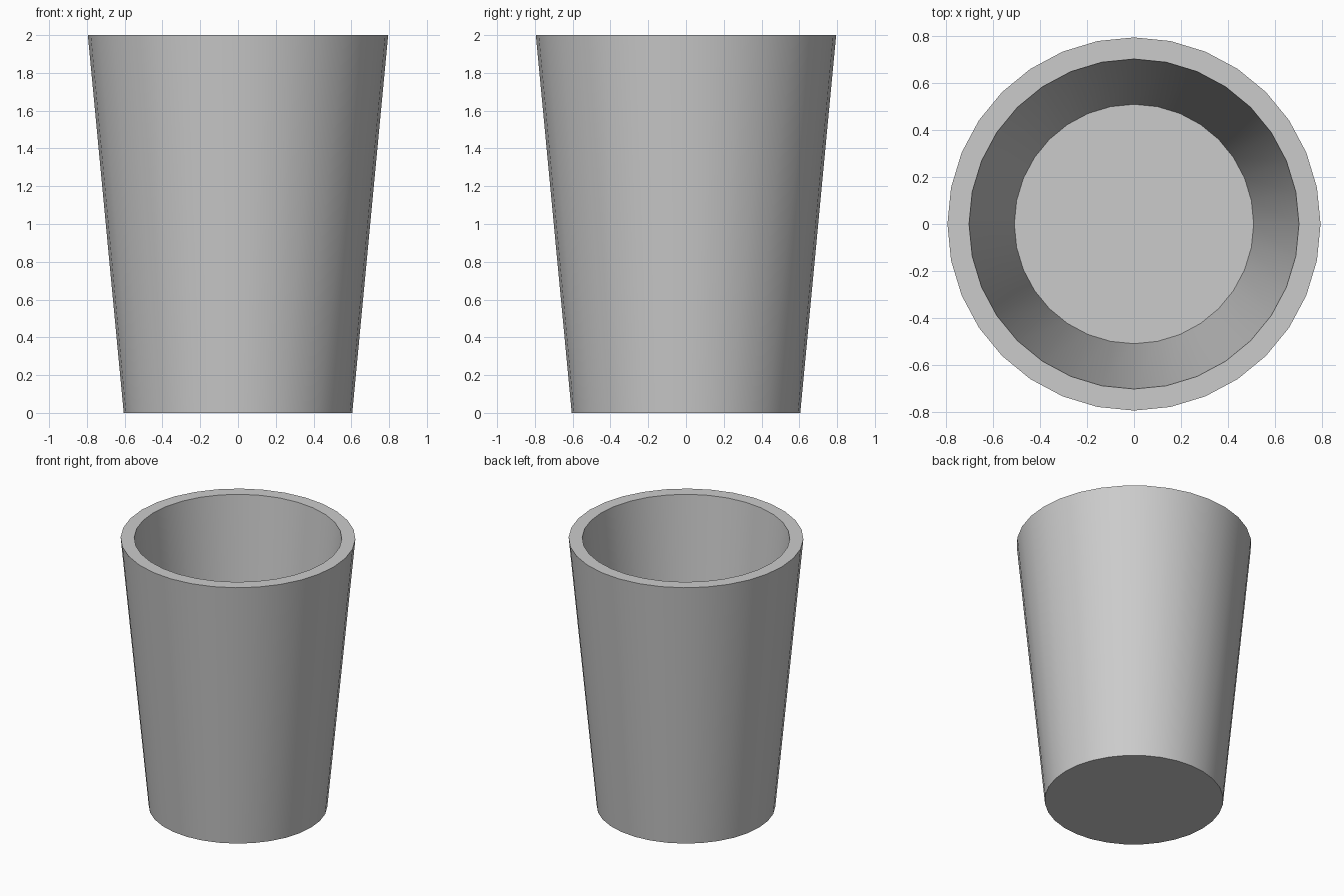
import bpy, bmesh, math

if "Cube" in bpy.data.objects:
    bpy.data.objects.remove(bpy.data.objects["Cube"])

SIDES = 32
# (radius, height) from the outer base, over the rim, down to the inner floor
PROFILE = [(0.605, 0.0), (0.795, 2.0), (0.703, 2.0), (0.51, 0.07)]

bm = bmesh.new()


def ring(radius, z):
    return [bm.verts.new((radius * math.cos(2 * math.pi * i / SIDES),
                          radius * math.sin(2 * math.pi * i / SIDES), z))
            for i in range(SIDES)]


# Outer wall, rim and inner wall
rings = [ring(r, z) for r, z in PROFILE]
for a, b in zip(rings, rings[1:]):
    for i in range(SIDES):
        j = (i + 1) % SIDES
        bm.faces.new((a[i], a[j], b[j], b[i]))

# Underside and inner floor
bm.faces.new(rings[0][::-1])
bm.faces.new(rings[-1])

mesh = bpy.data.meshes.new("cup")
bm.to_mesh(mesh)
bm.free()
cup = bpy.data.objects.new("cup", mesh)
bpy.context.collection.objects.link(cup)

# Smooth walls with crisp rims
bpy.context.view_layer.objects.active = cup
cup.select_set(True)
bpy.ops.object.shade_smooth_by_angle(angle=math.radians(30))
